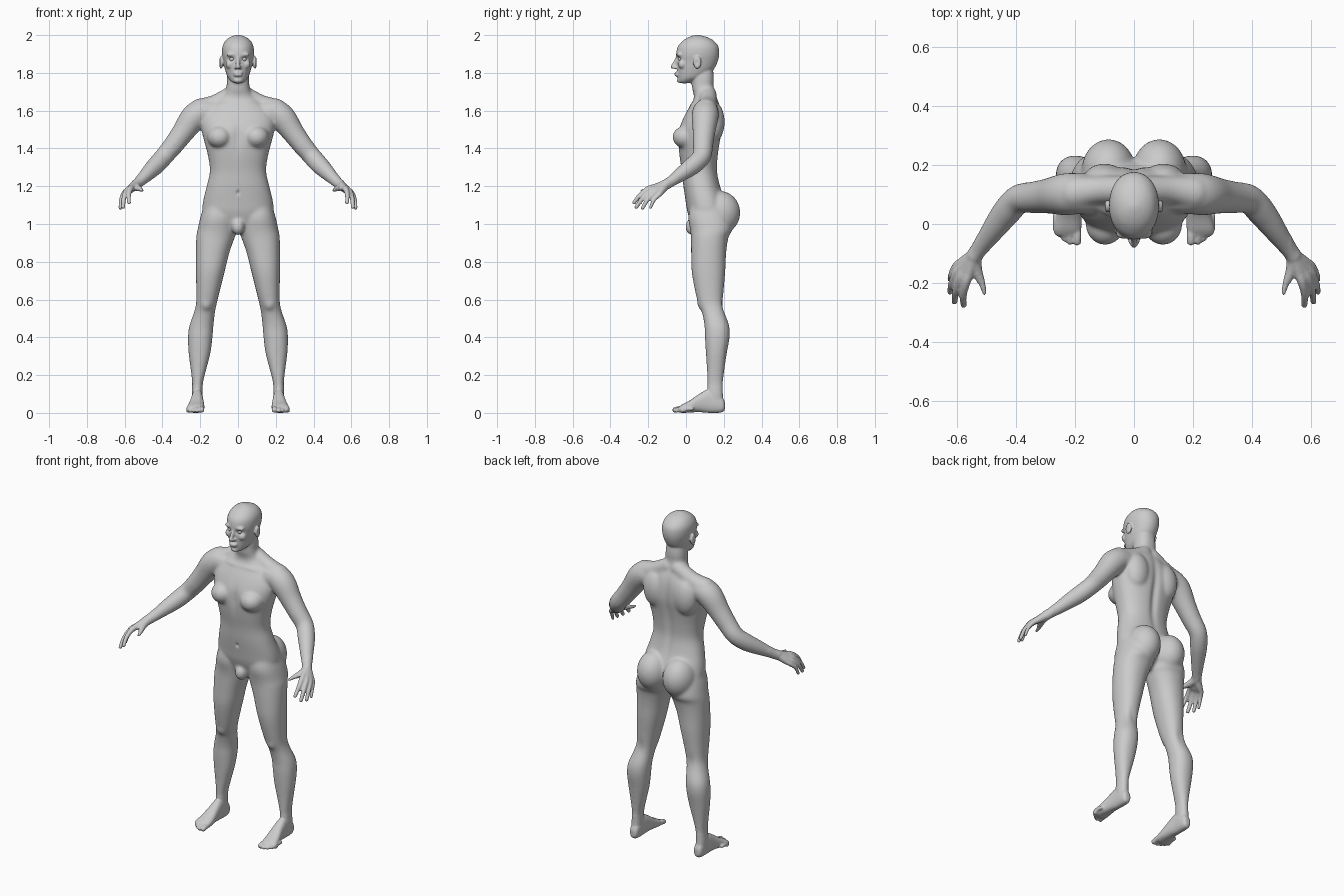
import bpy, bmesh, math
from mathutils import Vector, Matrix

bm = bmesh.new()


def spline(rows, k=4):
    """Catmull-Rom interpolation of rows of numbers."""
    out = []
    for i in range(len(rows) - 1):
        a, b, c, d = (rows[max(i - 1, 0)], rows[i], rows[i + 1], rows[min(i + 2, len(rows) - 1)])
        for s in range(k):
            t = s / k
            out.append([0.5 * (2 * q + (r - p) * t + (2 * p - 5 * q + 4 * r - w) * t * t
                               + (3 * q - p - 3 * r + w) * t ** 3) for p, q, r, w in zip(a, b, c, d)])
    return out + [list(rows[-1])]


def skin(loops):
    rings = [[bm.verts.new(p) for p in loop] for loop in loops]
    n = len(rings[0])
    for a, b in zip(rings, rings[1:]):
        for i in range(n):
            bm.faces.new((a[i], a[(i + 1) % n], b[(i + 1) % n], b[i]))
    bm.faces.new(rings[0][::-1])
    bm.faces.new(rings[-1])


def loft(rows, axis='z', power=2.2, n=40):
    """Rows are (position on axis, x min, x max, other min, other max)."""
    loops = []
    for t, x0, x1, b0, b1 in spline(rows):
        loop = []
        for i in range(n):
            ang = 2 * math.pi * i / n
            c, s = math.cos(ang), math.sin(ang)
            x = (x0 + x1) / 2 + (x1 - x0) / 2 * math.copysign(abs(c) ** (2 / power), c)
            b = (b0 + b1) / 2 + (b1 - b0) / 2 * math.copysign(abs(s) ** (2 / power), s)
            loop.append((x, b, t) if axis == 'z' else (x, t, b))
        loops.append(loop)
    skin(loops)


def ball(c, r):
    m = Matrix.Translation(c) @ Matrix.Diagonal((*r, 1))
    bmesh.ops.create_uvsphere(bm, u_segments=24, v_segments=16, radius=1, matrix=m)


def tube(rows, n=20):
    """Rows are (x, y, z, radius); round ends."""
    pts = spline(rows)
    loops = []
    for i, p in enumerate(pts):
        d = Vector(pts[min(i + 1, len(pts) - 1)][:3]) - Vector(pts[max(i - 1, 0)][:3])
        d.normalize()
        u = d.cross(Vector((0.3, 0.8, 0.6))).normalized()
        v = d.cross(u)
        loops.append([Vector(p[:3]) + p[3] * (u * math.cos(2 * math.pi * j / n) + v * math.sin(2 * math.pi * j / n))
                      for j in range(n)])
    skin(loops)
    for p in (pts[0], pts[-1]):
        ball(p[:3], (p[3],) * 3)


# Leg
loft([(1.12, .03, .172, .03, .20), (1.04, .01, .198, .012, .235), (.97, .006, .214, .022, .245),
      (.93, .017, .221, .026, .225), (.85, .045, .223, .027, .213), (.75, .07, .223, .03, .208),
      (.65, .095, .221, .047, .20), (.58, .112, .222, .064, .198), (.53, .122, .234, .085, .206),
      (.46, .13, .258, .098, .229), (.40, .135, .265, .10, .231), (.32, .145, .262, .105, .217),
      (.24, .165, .252, .11, .205), (.16, .185, .243, .113, .196), (.10, .188, .245, .115, .195),
      (.05, .19, .243, .12, .2), (.015, .195, .238, .125, .2)])
ball((.168, .10, .585), (.036, .042, .05))
# Foot and toes
loft([(.206, .2, .23, .018, .055), (.195, .191, .24, .005, .08), (.17, .187, .244, 0, .1), (.12, .186, .246, 0, .125),
      (.07, .182, .252, .004, .10), (.02, .178, .264, .002, .066), (-.02, .179, .273, 0, .045),
      (-.04, .188, .264, .006, .03)], 'y', 2.4)
for x, y, r in ((.193, -.058, .015), (.217, -.06, .011), (.235, -.05, .0105), (.251, -.036, .01), (.265, -.018, .01)):
    tube([(x, y + .05, .022, r), (x, y + .022, .021, r), (x, y, r + .001, r)])
# Arm, shoulder and upper back
tube([(.11, .10, 1.58, .065), (.19, .103, 1.59, .07), (.237, .10, 1.56, .071), (.29, .095, 1.487, .06),
      (.34, .09, 1.42, .054), (.39, .084, 1.36, .05), (.43, .043, 1.315, .049), (.47, -.01, 1.275, .042),
      (.52, -.08, 1.225, .03), (.54, -.108, 1.208, .028)], 28)
tube([(.03, .115, 1.685, .048), (.12, .115, 1.637, .048), (.2, .105, 1.605, .06)], 28)
ball((.10, .145, 1.54), (.075, .06, .11))
# Hand: each finger runs from the wrist over its knuckle to the tip
for k, tip, r in (((.57, -.20, 1.185), (.577, -.275, 1.113), .0125), ((.59, -.187, 1.174), (.608, -.263, 1.09), .0125),
                  ((.602, -.167, 1.163), (.623, -.23, 1.085), .012), ((.603, -.143, 1.155), (.624, -.188, 1.088), .0105)):
    mid = (Vector(k) + Vector(tip)) / 2 + Vector((.005, -.004, .006))
    w = Vector((.54, -.108, 1.208)).lerp(Vector(k), .15)
    h = w.lerp(Vector(k), .55)
    tube([(*w, .024), (*h, .019), (*k, r + .003), (*mid, r), (*tip, r - .002)], 14)
tube([(.54, -.115, 1.203, .024), (.53, -.16, 1.192, .019), (.515, -.20, 1.183, .0145), (.506, -.236, 1.176, .0105)], 14)
# Breast, buttock, ear, brow, cheek and nostril
ball((.098, -.002, 1.46), (.066, .07, .06))
ball((.086, .18, 1.06), (.092, .108, .115))
ball((.090, .06, 1.855), (.011, .022, .034))
ball((.03, -.033, 1.897), (.032, .018, .013))
ball((.042, -.02, 1.845), (.024, .022, .024))
ball((.011, -.058, 1.828), (.009, .012, .008))
# Mirror the side parts
dup = bmesh.ops.duplicate(bm, geom=bm.verts[:] + bm.edges[:] + bm.faces[:])
bmesh.ops.scale(bm, vec=(-1, 1, 1), verts=[g for g in dup['geom'] if isinstance(g, bmesh.types.BMVert)])

# Torso and neck
loft([(z, -w, w, f, b) for z, w, f, b in (
    (.95, .035, .06, .15), (1.0, .15, .03, .2), (1.06, .187, .008, .22), (1.12, .185, -.002, .21),
    (1.2, .166, -.014, .182), (1.28, .149, -.022, .166), (1.36, .159, -.035, .17), (1.43, .177, -.042, .18),
    (1.5, .194, -.038, .192), (1.56, .195, -.015, .192), (1.61, .165, .012, .185), (1.65, .12, .036, .172),
    (1.68, .08, .042, .158), (1.72, .062, .032, .147), (1.78, .058, .03, .147), (1.84, .05, .03, .14))], power=2.3)
ball((0, .035, .985), (.035, .04, .045))
# Head
loft([(z, -w, w, f, b) for z, w, f, b in (
    (1.744, .02, -.034, .01), (1.757, .038, -.041, .05), (1.78, .056, -.045, .11), (1.82, .069, -.048, .148),
    (1.86, .077, -.05, .168), (1.9, .084, -.052, .176), (1.94, .082, -.043, .171), (1.97, .067, -.017, .147),
    (1.988, .045, .012, .115), (1.998, .02, .04, .08), (2.001, .006, .055, .065))], power=2.1)
# Nose, lips and chin
tube([(0, -.044, 1.885, .009), (0, -.058, 1.855, .010), (0, -.070, 1.833, .0115)])
for z, r in ((1.799, .006), (1.788, .0065)):
    ball((0, -.048, z), (.025, .014, r))
ball((0, -.036, 1.76), (.022, .012, .014))

# Fuse every part into one skin
bmesh.ops.recalc_face_normals(bm, faces=bm.faces[:])
mesh = bpy.data.meshes.new("body")
bm.to_mesh(mesh)
bm.free()
body = bpy.data.objects.new("body", mesh)
bpy.context.collection.objects.link(body)
bpy.context.view_layer.objects.active = body
body.select_set(True)
mod = body.modifiers.new("fuse", 'REMESH')
mod.mode = 'VOXEL'
mod.voxel_size = .0052
bpy.ops.object.modifier_apply(modifier="fuse")

# Sculpted dents and bumps: centre, radii, push
strokes = [((.032, -.045, 1.874), (.017, .03, .011), (0, .011, 0)),      # eye sockets
           ((0, -.02, 1.165), (.008, .03, .012), (0, .01, 0)),           # navel
           ((0, .18, 1.42), (.022, .06, .2), (0, -.012, 0)),             # spine groove
           ((0, -.03, 1.46), (.022, .05, .07), (0, .008, 0)),            # breastbone
           ((.102, .057, 1.855), (.012, .010, .018), (-.006, 0, 0)),     # ear hollows
           ((.09, .02, 1.635), (.07, .04, .012), (0, -.006, 0)),         # collar bones
           ((.17, .20, .57), (.025, .04, .05), (0, -.006, 0))]           # knee hollows
strokes += [((-c[0], *c[1:]), r, (-d[0], *d[1:])) for c, r, d in strokes if c[0]]
soft = body.vertex_groups.new(name="soft")
for v in body.data.vertices:
    x, y, z = v.co
    if not (z < .14 or z > 1.75 or abs(x) > .53):
        soft.add([v.index], 1.0, 'REPLACE')
for tool in ((("blend"), 40, "soft"), (("polish"), 3, "")):
    mod = body.modifiers.new(tool[0], 'SMOOTH')
    mod.factor, mod.iterations, mod.vertex_group = .5, tool[1], tool[2]
    bpy.ops.object.modifier_apply(modifier=tool[0])
for v in body.data.vertices:
    p = v.co.copy()
    for c, r, d in strokes:
        q = sum(((a - b) / s) ** 2 for a, b, s in zip(p, c, r))
        if q < 6:
            v.co += Vector(d) * math.exp(-q)
    v.co.z = max(v.co.z, 0)
bpy.ops.object.shade_smooth()

# Eyes
for s, side in ((1, "left"), (-1, "right")):
    bpy.ops.mesh.primitive_uv_sphere_add(segments=24, ring_count=16, radius=.0125, location=(s * .032, -.028, 1.873))
    bpy.context.object.name = side + "_eye"
    bpy.ops.object.shade_smooth()
